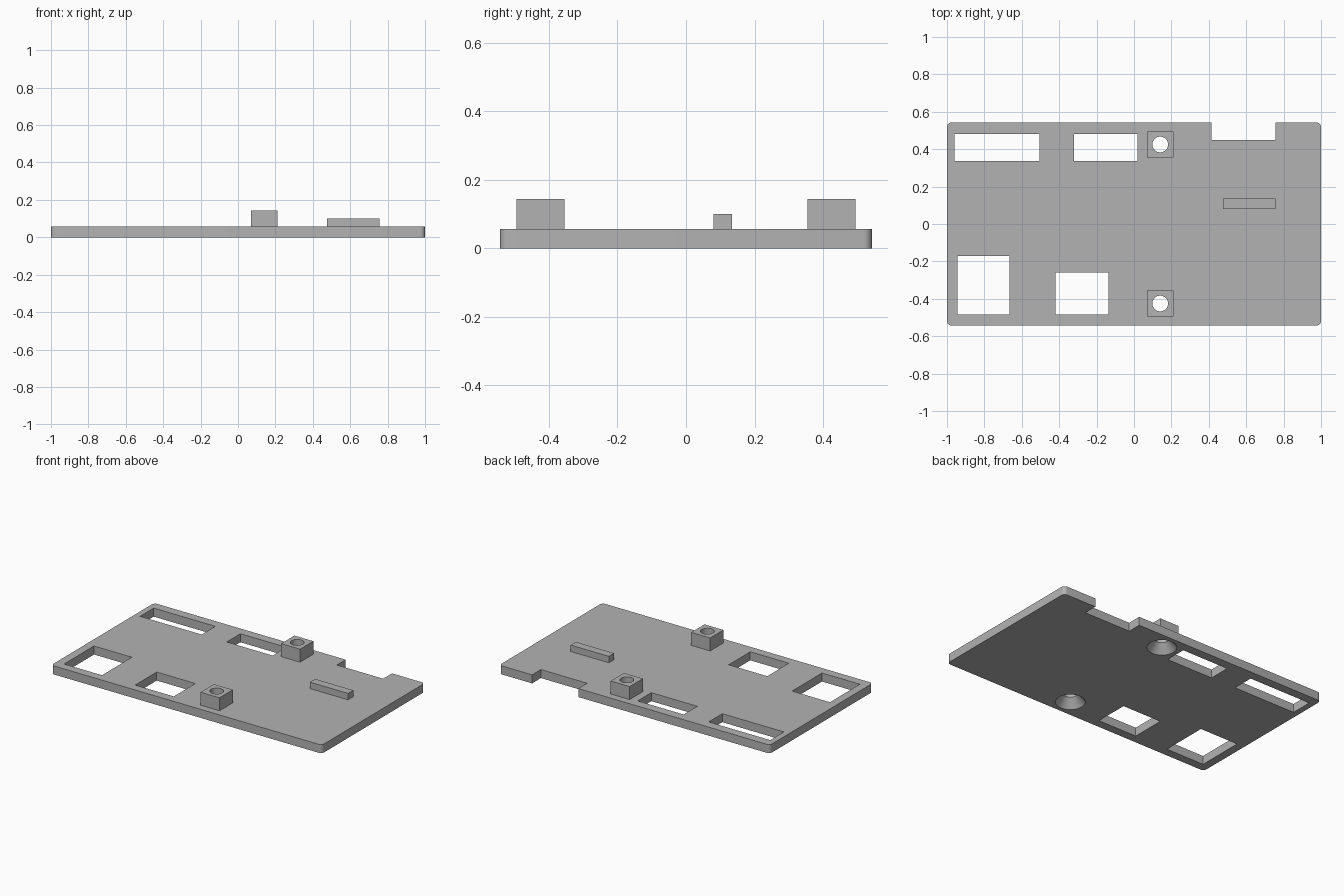
import bpy, bmesh
from mathutils import Matrix, Vector

cube = bpy.data.objects.get("Cube")
if cube:
    bpy.data.objects.remove(cube, do_unlink=True)

THICK = 0.057          # plate thickness
HALF_Y = 0.543         # plate half depth
POST_X, POST_Y = 0.14, 0.425
HOLE_R, SINK_R = 0.042, 0.09

grey = bpy.data.materials.new("plain grey")
grey.use_nodes = True
colour = (0.45, 0.45, 0.45, 1)
grey.diffuse_color = colour
grey.node_tree.nodes["Principled BSDF"].inputs["Base Color"].default_value = colour


def make_object(name, bm):
    mesh = bpy.data.meshes.new(name)
    bm.to_mesh(mesh)
    bm.free()
    mesh.materials.append(grey)
    obj = bpy.data.objects.new(name, mesh)
    bpy.context.collection.objects.link(obj)
    return obj


def box(name, x0, x1, y0, y1, z0, z1, corner=0):
    bm = bmesh.new()
    size = Vector((x1 - x0, y1 - y0, z1 - z0))
    centre = Vector((x0 + x1, y0 + y1, z0 + z1)) / 2
    bmesh.ops.create_cube(bm, size=1, matrix=Matrix.Translation(centre) @ Matrix.Diagonal(size).to_4x4())
    if corner:
        upright = [e for e in bm.edges if abs(e.verts[0].co.z - e.verts[1].co.z) > 0.01]
        bmesh.ops.bevel(bm, geom=upright, offset=corner, segments=6, profile=0.5, affect='EDGES')
    return make_object(name, bm)


def cone(name, x, y, z0, z1, r0, r1):
    bm = bmesh.new()
    bmesh.ops.create_cone(bm, cap_ends=True, segments=48, radius1=r0, radius2=r1, depth=z1 - z0,
                          matrix=Matrix.Translation((x, y, (z0 + z1) / 2)))
    return make_object(name, bm)


def cut(obj, cutters):
    """Subtract every cutter from the object, then discard the cutters."""
    for cutter in cutters:
        mod = obj.modifiers.new("cut", 'BOOLEAN')
        mod.operation, mod.solver, mod.object = 'DIFFERENCE', 'EXACT', cutter
    graph = bpy.context.evaluated_depsgraph_get()
    mesh = bpy.data.meshes.new_from_object(obj.evaluated_get(graph))
    obj.modifiers.clear()
    obj.data = mesh
    for cutter in cutters:
        bpy.data.objects.remove(cutter, do_unlink=True)


# Base plate with rounded corners
plate = box("base_plate", -1, 1, -HALF_Y, HALF_Y, 0, THICK, corner=0.025)

# Four windows and the notch in the back edge
openings = [
    (-0.96, -0.505, 0.338, 0.482),
    (-0.32, 0.02, 0.338, 0.482),
    (-0.945, -0.665, -0.485, -0.17),
    (-0.42, -0.135, -0.485, -0.258),
    (0.415, 0.757, 0.45, 0.7),
]
cutters = [box("opening_cutter", *o, -0.1, 0.2) for o in openings]

# Countersinks opening on the underside, tapering to the screw hole
slope = (SINK_R - HOLE_R) / THICK
for y in (-POST_Y, POST_Y):
    cutters.append(cone("countersink_cutter", POST_X, y, -0.01, THICK + 0.01,
                        SINK_R + 0.01 * slope, HOLE_R - 0.01 * slope))
cut(plate, cutters)

# Square screw posts with a through hole
parts = [plate]
for name, y in (("front_post", -POST_Y), ("back_post", POST_Y)):
    post = box(name, POST_X - 0.07, POST_X + 0.07, y - 0.07, y + 0.07, THICK, 0.144)
    cut(post, [cone("hole_cutter", POST_X, y, 0, 0.2, HOLE_R, HOLE_R)])
    parts.append(post)

# Small raised rib
parts.append(box("rib", 0.475, 0.757, 0.08, 0.135, THICK, 0.1))

# Smooth the round walls, keep the edges crisp
bpy.ops.object.select_all(action='DESELECT')
for obj in parts:
    obj.select_set(True)
bpy.context.view_layer.objects.active = plate
bpy.ops.object.shade_smooth_by_angle(angle=0.6)
